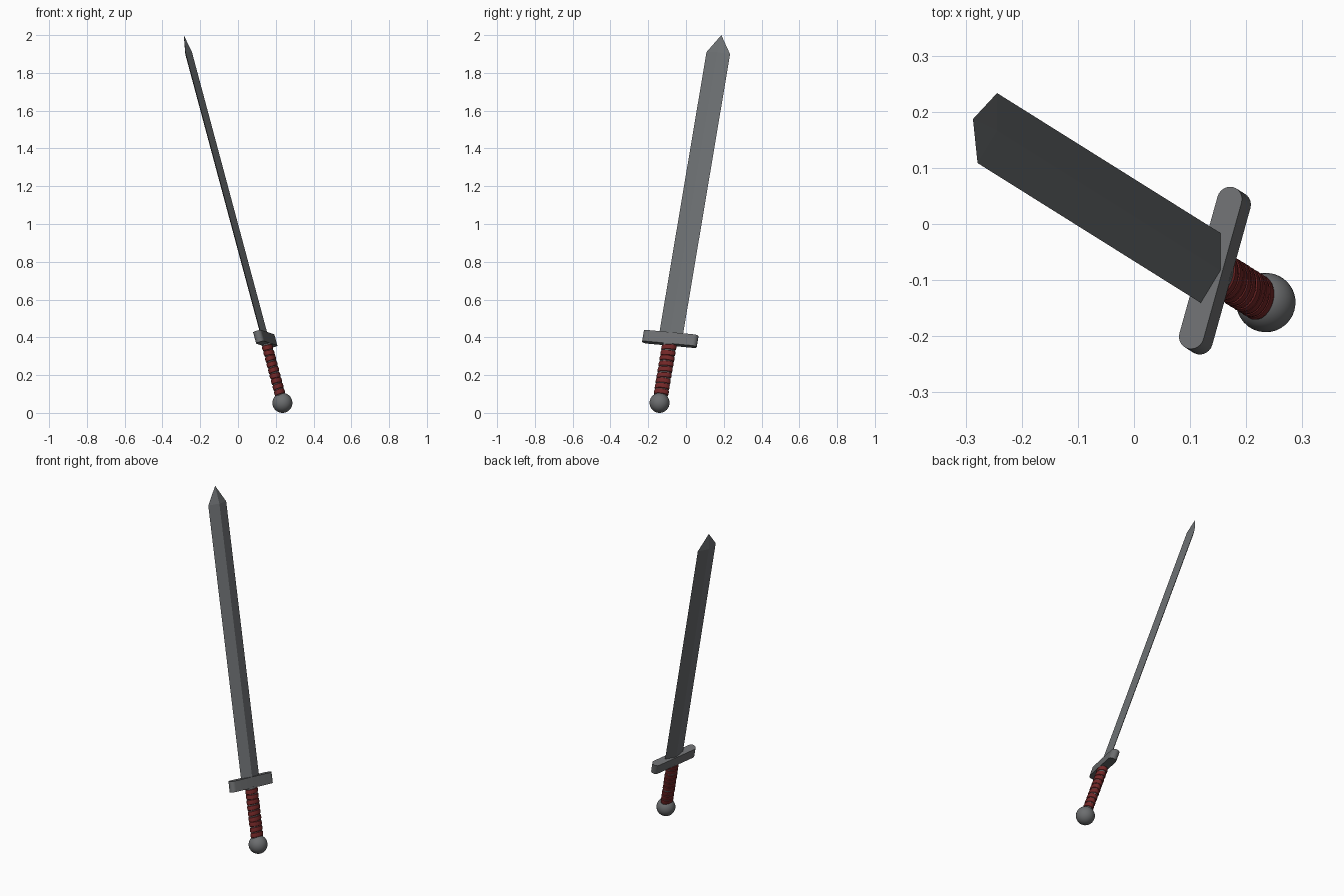
import bpy, bmesh, math, random
from mathutils import Vector, Matrix

if "Cube" in bpy.data.objects:
    bpy.data.objects.remove(bpy.data.objects["Cube"])

random.seed(4)

# Sword frame: local x = blade width, y = blade thickness, z = along the sword
POMMEL = Vector((0.235, -0.140, 0.053))
TIP = Vector((-0.287, 0.187, 2.0))
AXIS = (TIP - POMMEL).normalized()
LENGTH = (TIP - POMMEL).length
wide = Vector((0.25, 1.0, 0.0))
WIDE = (wide - AXIS * wide.dot(AXIS)).normalized()
THICK = AXIS.cross(WIDE)
FRAME = Matrix((WIDE, THICK, AXIS)).transposed().to_4x4()
FRAME.translation = POMMEL


def material(name, rgb):
    m = bpy.data.materials.new(name)
    m.diffuse_color = (*rgb, 1.0)
    m.use_nodes = True
    m.node_tree.nodes["Principled BSDF"].inputs["Base Color"].default_value = m.diffuse_color
    return m


STEEL = material("steel grey", (0.15, 0.16, 0.168))
IRON = material("iron grey", (0.15, 0.155, 0.16))
LEATHER = material("red leather", (0.17, 0.02, 0.02))


def finish(bm, name, mat, smooth=None):
    bmesh.ops.recalc_face_normals(bm, faces=bm.faces)
    me = bpy.data.meshes.new(name)
    bm.to_mesh(me)
    bm.free()
    me.materials.append(mat)
    ob = bpy.data.objects.new(name, me)
    bpy.context.collection.objects.link(ob)
    ob.matrix_world = FRAME
    if smooth:
        bpy.context.view_layer.objects.active = ob
        ob.select_set(True)
        bpy.ops.object.shade_smooth_by_angle(angle=math.radians(smooth))
        ob.select_set(False)
    return ob


def loft(bm, rings):
    """Skin a list of equal-length point rings and cap both ends."""
    loops = [[bm.verts.new(p) for p in r] for r in rings]
    n = len(loops[0])
    for a, b in zip(loops, loops[1:]):
        for i in range(n):
            j = (i + 1) % n
            bm.faces.new((a[i], a[j], b[j], b[i]))
    bm.faces.new(loops[0])
    bm.faces.new(loops[-1])
    return loops


def oval(rx, ry, z, n=24, tilt_x=0.0, tilt_y=0.0):
    pts = []
    for i in range(n):
        a = math.tau * i / n
        x, y = rx * math.cos(a), ry * math.sin(a)
        pts.append((x, y, z + x * tilt_x + y * tilt_y))
    return pts


# Blade: diamond section ending in a short point
bm = bmesh.new()
W, T, SHOULDER = 0.065, 0.019, LENGTH - 0.10
section = [(W, 0), (0, T), (-W, 0), (0, -T)]
rings = [[(x, y, z) for x, y in section] for z in (0.36, SHOULDER)]
end = [(x, y, SHOULDER) for x, y in section]
low = [bm.verts.new(p) for p in rings[0]]
top = [bm.verts.new(p) for p in end]
tip = bm.verts.new((0, 0, LENGTH))
bm.faces.new(low)
for i in range(4):
    j = (i + 1) % 4
    bm.faces.new((low[i], low[j], top[j], top[i]))
    bm.faces.new((top[i], top[j], tip))
finish(bm, "blade", STEEL)

# Guard: flat bar with rounded ends
bm = bmesh.new()
H, R = 0.15, 0.023
outline = []
for side, start in ((1, -math.pi / 2), (-1, math.pi / 2)):
    for k in range(13):
        a = start + math.pi * k / 12
        outline.append((side * (H - R) + R * math.cos(a), R * math.sin(a)))
loft(bm, [[(x, y, z) for x, y in outline] for z in (0.324, 0.386)])
finish(bm, "guard", IRON, 30)

# Grip core: steel seen between the turns of leather
bm = bmesh.new()
loft(bm, [oval(0.036, 0.024, 0.02), oval(0.036, 0.024, 0.33)])
finish(bm, "grip_core", IRON, 30)

# Grip wrap: slightly tilted bulging leather turns
bm = bmesh.new()
turns, z0, z1 = 9, 0.042, 0.322
pitch = (z1 - z0) / turns
for k in range(turns):
    zc = z0 + pitch * (k + 0.5)
    tx, ty = 0.06 + random.uniform(-0.06, 0.06), random.uniform(-0.1, 0.1)
    half = pitch * 0.47
    rings = []
    for f, grow in ((-1, -0.002), (-0.8, 0.002), (0, 0.0035), (0.8, 0.002), (1, -0.002)):
        rings.append(oval(0.037 + grow, 0.025 + grow, zc + f * half, 24, tx, ty))
    loft(bm, rings)
finish(bm, "grip_wrap", LEATHER, 40)

# Pommel: ball at the foot of the grip
bm = bmesh.new()
bmesh.ops.create_uvsphere(bm, u_segments=32, v_segments=16, radius=0.053)
finish(bm, "pommel", IRON, 40)
